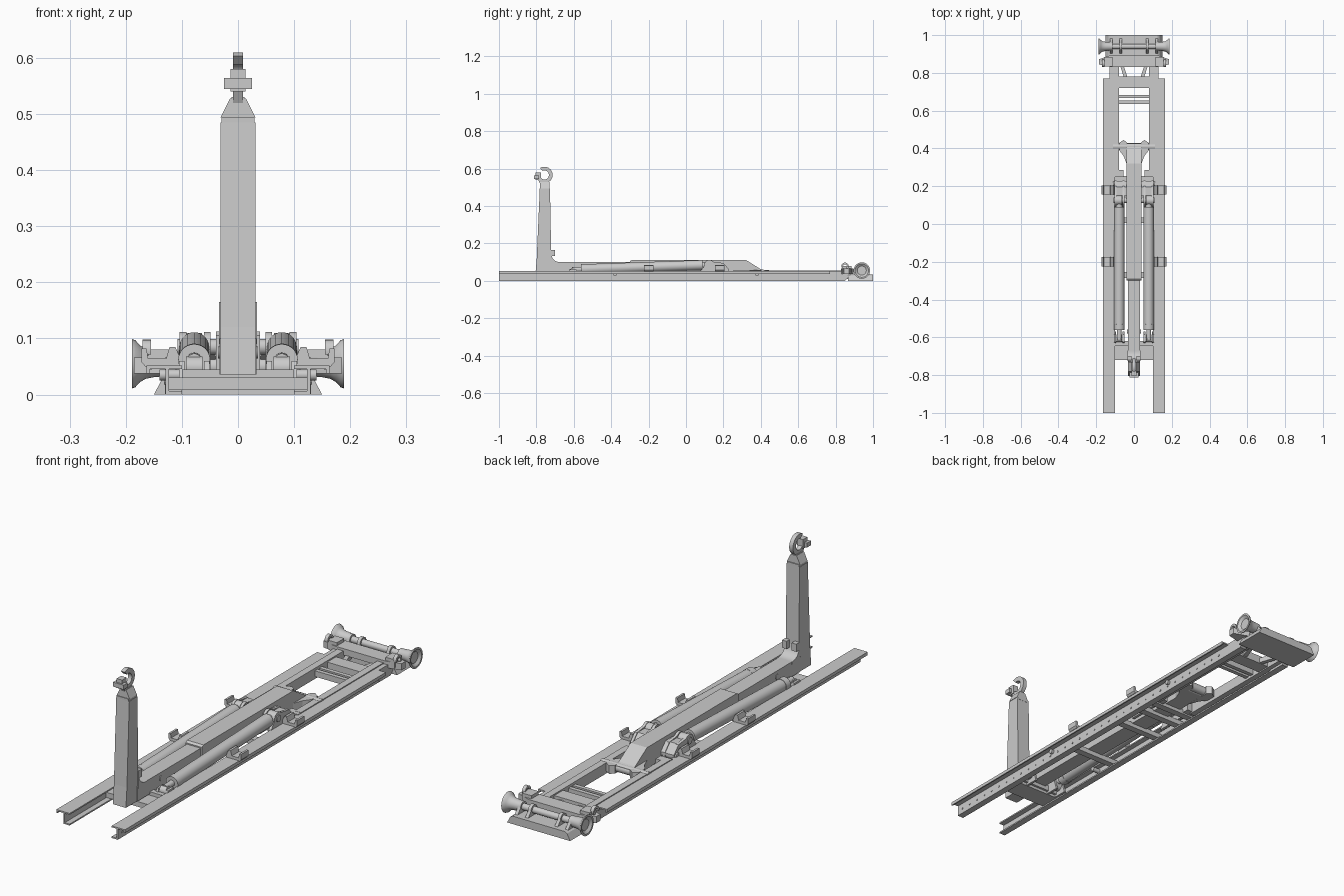
import bpy, bmesh
from math import sin, cos, radians, pi
from mathutils import Vector

if "Cube" in bpy.data.objects:
    bpy.data.objects.remove(bpy.data.objects["Cube"])


def finish(name, bm, mirror=False, smooth=False):
    bmesh.ops.recalc_face_normals(bm, faces=bm.faces)
    me = bpy.data.meshes.new(name)
    bm.to_mesh(me)
    bm.free()
    ob = bpy.data.objects.new(name, me)
    bpy.context.collection.objects.link(ob)
    if smooth:
        bpy.ops.object.select_all(action='DESELECT')
        ob.select_set(True)
        bpy.context.view_layer.objects.active = ob
        bpy.ops.object.shade_smooth_by_angle(angle=radians(35))
    if mirror:
        ob.modifiers.new("mirror", 'MIRROR').use_mirror_merge = False
    return ob


def prism(name, pts, axis, a, b, mirror=False, smooth=False):
    """Extrude a profile along an axis: x -> (y,z), y -> (x,z), z -> (x,y)."""
    place = {'x': lambda p, t: (t, p[0], p[1]),
             'y': lambda p, t: (p[0], t, p[1]),
             'z': lambda p, t: (p[0], p[1], t)}[axis]
    bm = bmesh.new()
    lo = [bm.verts.new(place(p, a)) for p in pts]
    hi = [bm.verts.new(place(p, b)) for p in pts]
    n = len(pts)
    bm.faces.new(lo)
    bm.faces.new(hi)
    for i in range(n):
        j = (i + 1) % n
        bm.faces.new((lo[i], lo[j], hi[j], hi[i]))
    return finish(name, bm, mirror, smooth)


def box(name, x0, x1, y0, y1, z0, z1, mirror=False):
    return prism(name, [(x0, y0), (x1, y0), (x1, y1), (x0, y1)], 'z', z0, z1, mirror)


def rod(name, p, q, r, mirror=False, r2=None, seg=28):
    p, q = Vector(p), Vector(q)
    d = q - p
    bm = bmesh.new()
    bmesh.ops.create_cone(bm, cap_ends=True, segments=seg, radius1=r,
                          radius2=r if r2 is None else r2, depth=d.length)
    m = d.to_track_quat('Z', 'Y').to_matrix().to_4x4()
    m.translation = (p + q) / 2
    bm.transform(m)
    return finish(name, bm, mirror, True)


def lathe_x(name, prof, y, z, mirror=True, seg=36):
    """Revolve (x, radius) points about an x-parallel axis."""
    bm = bmesh.new()
    rings = [[bm.verts.new((x, y + r * cos(2 * pi * i / seg), z + r * sin(2 * pi * i / seg)))
              for i in range(seg)] for x, r in prof]
    for a, b in zip(rings, rings[1:]):
        for i in range(seg):
            j = (i + 1) % seg
            bm.faces.new((a[i], a[j], b[j], b[i]))
    bm.faces.new(rings[0])
    bm.faces.new(rings[-1])
    return finish(name, bm, mirror, True)


def arc(cy, cz, r, a0, a1, n=14):
    return [(cy + r * cos(radians(a0 + (a1 - a0) * i / n)),
             cz + r * sin(radians(a0 + (a1 - a0) * i / n))) for i in range(n + 1)]


# Side rails: inner channel with an outward top flange and lip
rail = [(.10, 0), (.129, 0), (.129, .046), (.157, .046), (.157, .038), (.163, .038),
        (.163, .052), (.10, .052), (.10, .046), (.123, .046), (.123, .006), (.10, .006)]
prism("side_rail", rail, 'y', -1, .77, True)
prism("rail_tail", [(.77, 0), (.85, 0), (.88, .03), (.88, .052), (.77, .052)], 'x', .10, .130, True)
bm = bmesh.new()
for i in range(36):
    geo = bmesh.ops.create_cone(bm, cap_ends=True, segments=8, radius1=.004, radius2=.004, depth=.003)
    for v in geo['verts']:
        v.co = Vector((.130 + v.co.z, -.97 + i * .048 + v.co.x, .022 + v.co.y))
finish("rail_bolts", bm, True)

# Body guide brackets on the rails
for y in (-.2, .18):
    cup = [(.10, .05), (.165, .05), (.172, .058), (.172, .082), (.163, .082),
           (.160, .064), (.128, .064), (.122, .085), (.112, .085), (.10, .06)]
    prism("body_guide", cup, 'y', y - .025, y + .025, True)

# Cross members between the rails
for y, w in ((-.675, .09), (-.27, .03), (.02, .03), (.16, .03), (.24, .03)):
    box("cross_member", -.123, .123, y - w / 2, y + w / 2, .008, .03)
box("front_beam_top", -.10, .10, -.645, -.62, .02, .045)
for y in (-.38, .38):
    rod("frame_pin", (.09, y, .035), (.14, y, .035), .010, True, seg=16)

# Tipping frame at the rear
box("tipping_frame_rail", .080, .110, .27, .88, .010, .056, True)
box("tipping_frame_cross", -.082, .082, .72, .78, .015, .05)
for y in (.645, .675):
    box("tipping_frame_strut", -.082, .082, y - .009, y + .009, .02, .045)
prism("diagonal_brace", [(.080, .86), (.062, .86), (.035, .78), (.055, .78)], 'z', .018, .04, True)
box("tipping_frame_foot", .055, .110, .25, .285, .015, .055, True)

# Rear plate, lock beam and hinge lugs
prism("rear_plate", [(-.15, 0), (.15, 0), (.135, .028), (.125, .034), (-.125, .034), (-.135, .028)],
      'y', .865, 1.0)
prism("lock_beam", [(-.12, .895), (-.185, .872), (-.185, .845), (-.12, .83),
                    (.12, .83), (.185, .845), (.185, .872), (.12, .895)], 'z', .038, .066)
claw = arc(.85, .078, .020, -60, 200) + arc(.85, .078, .010, 200, -60)
prism("lock_claw", claw, 'x', .155, .17, True, True)
box("lock_block", .115, .16, .835, .885, .045, .08, True)
for x in (.07, .12):
    lug = [(.90, .03), (.985, .03)] + arc(.94, .055, .022, 0, 180, 10)
    prism("hinge_lug", lug, 'x', x - .007, x + .007, True, True)

# Rear rollers on their axle
rod("roller_axle", (-.165, .94, .055), (.165, .94, .055), .014)
lathe_x("flared_roller", [(.125, .016), (.125, .022), (.150, .024), (.165, .027), (.175, .033),
                          (.183, .042), (.189, .044), (.189, .036), (.18, .024), (.18, .010)], .94, .055)

# Horizontal arm and its outer sleeve
box("sliding_arm", -.033, .033, -.73, -.28, .036, .10)
prism("arm_sleeve", [(-.30, .028), (.40, .022), (.425, .035), (.425, .055), (.40, .062),
                     (.32, .112), (-.29, .112), (-.30, .105)], 'x', -.039, .039)
prism("arm_heel", [(.036, .31), (.036, .43), (.055, .445), (.078, .43), (.078, .39), (.055, .36)],
      'z', .022, .058, True)
rod("arm_pivot", (-.112, .41, .042), (.112, .41, .042), .018)
rod("arm_pin", (-.036, -.57, .075), (.036, -.57, .075), .011, seg=16)

# Upright mast with elbow
prism("mast", [(-.805, .036), (-.72, .036), (-.72, .10), (-.727, .485), (-.782, .485), (-.798, .12)],
      'x', -.031, .031)
elbow = [(-.725, .09), (-.67, .09), (-.67, .10)] + arc(-.675, .145, .045, 270, 180, 8) + [(-.725, .16)]
prism("elbow_gusset", elbow, 'x', -.034, .034, False, True)
box("elbow_lug", .012, .034, -.725, -.70, .132, .165, True)
box("mast_cap", -.029, .029, -.783, -.726, .485, .494)

# Tapered neck, hook and latch
prism("hook_neck", [(-.031, .494), (.031, .494), (.014, .528), (-.014, .528)], 'y', -.78, -.73)
hook = arc(-.757, .566, .044, 122, -60, 22) + [(-.735, .51), (-.775, .51), (-.79, .54)] \
    + arc(-.757, .566, .024, -150, 112, 20)
prism("hook", hook, 'x', -.009, .009, False, True)
box("hook_shank", -.012, .012, -.778, -.735, .50, .53)
box("latch_bar", -.025, .025, -.812, -.785, .545, .564)
box("latch_block", -.013, .013, -.805, -.775, .54, .58)

# Lift cylinders with rods and end eyes
rod("lift_cylinder", (.078, -.55, .062), (.078, .09, .084), .027, True)
rod("cylinder_gland", (.078, -.56, .0615), (.078, -.53, .0625), .0285, True)
rod("cylinder_rod", (.078, .09, .084), (.078, .14, .086), .016, True)
rod("cylinder_neck", (.078, -.61, .06), (.078, -.55, .062), .013, True)
rod("cylinder_eye", (.063, -.605, .048), (.093, -.605, .048), .020, True)
for x in (.056, .100):
    prism("cylinder_clevis", [(-.64, .01), (-.57, .01), (-.585, .06), (-.625, .06)],
          'x', x - .005, x + .005, True)

# Rocker linking the cylinders to the arm
for x in (.055, .098):
    cheek = [(.06, .03), (.23, .03), (.23, .062), (.20, .095)] + arc(.125, .085, .027, 40, 190, 10)
    prism("rocker_cheek", cheek, 'x', x - .006, x + .006, True, True)
rod("rocker_pin", (-.108, .125, .085), (.108, .125, .085), .014)
rod("rocker_eye", (.064, .125, .085), (.092, .125, .085), .025, True)
prism("rocker_plate", [(.15, .095), (.195, .095), (.228, .06), (.228, .05), (.15, .085)],
      'x', .04, .098, True)
rod("rocker_shaft", (-.11, .21, .05), (.11, .21, .05), .016)
